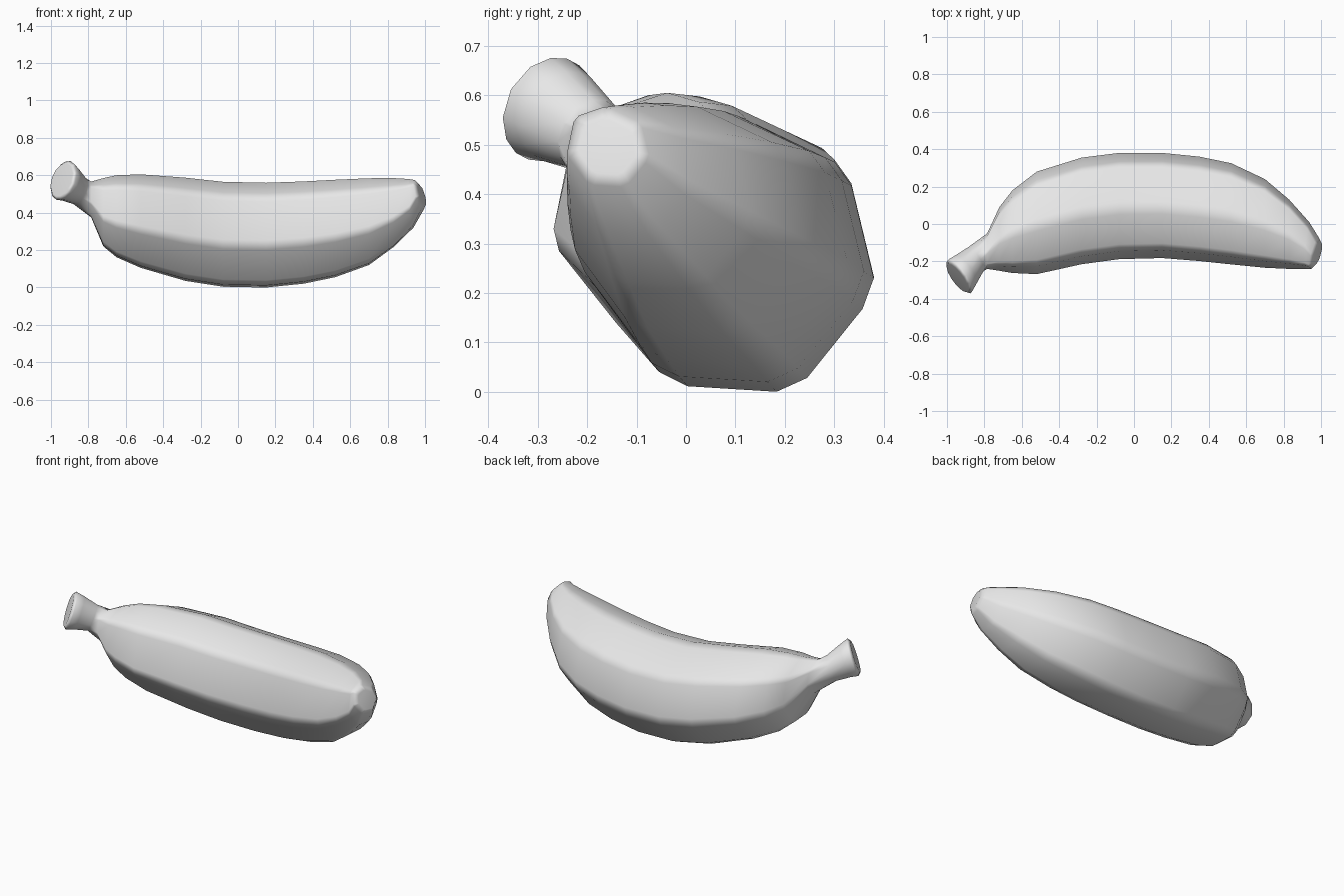
import bpy, bmesh, math
from mathutils import Vector

if "Cube" in bpy.data.objects:
    bpy.data.objects.remove(bpy.data.objects["Cube"])

# Rounded seven-sided cross-section, as fractions of each station's y and z span
SECTION = [(.42, 1), (.54, .985), (.86, .83), (.92, .745), (1, .41), (.96, .30),
           (.76, .05), (.65, 0), (.33, .02), (.23, .07), (.02, .36), (0, .45),
           (.075, .82), (.14, .9)]

# Body stations: x, y min, y max, z min, z max
BODY = [(-.785, -.24, -.05, .375, .566), (-.72, -.25, .09, .22, .585),
        (-.65, -.262, .18, .162, .60), (-.52, -.268, .28, .105, .605),
        (-.28, -.215, .355, .035, .587), (-.08, -.188, .38, .004, .565),
        (.15, -.182, .38, 0, .56), (.35, -.198, .36, .02, .567),
        (.52, -.216, .325, .055, .576), (.70, -.234, .24, .12, .584),
        (.83, -.24, .13, .215, .585)]

# Stem rings: centre, axis, radius (from cap to neck)
STEM = [((-.944, -.289, .576), (-.75, -.55, .3), .092),
        ((-.932, -.28, .572), (-.75, -.55, .3), .11),
        ((-.905, -.25, .556), (-.75, -.55, .35), .098),
        ((-.85, -.192, .518), (-.8, -.5, .35), .078)]


def stem_ring(centre, axis, radius):
    """Tilted round ring, turned to line up with the body section."""
    n = Vector(axis).normalized()
    out = []
    for i in range(len(SECTION)):
        t = math.radians(100) - math.tau * i / len(SECTION)
        v = Vector((0, math.cos(t), math.sin(t)))
        v -= n * v.dot(n)
        out.append(Vector(centre) + v.normalized() * radius)
    return out


def body_ring(x, y0, y1, z0, z1, tilt=0.0):
    """Section fitted to its bounds; tilt leans it towards the top and front."""
    return [Vector((x + tilt * (a - b), y0 + (y1 - y0) * a, z0 + (z1 - z0) * b))
            for a, b in SECTION]


rings = [stem_ring(*s) for s in STEM] + [body_ring(*s) for s in BODY]
# Tapered blossom end with a small tilted, softened cap
rings += [body_ring(.925, -.241, .01, .32, .58, .02),
          body_ring(.966, -.24, -.075, .415, .575, .04),
          body_ring(.984, -.218, -.10, .44, .55, .03)]

# Loft the rings into one closed skin
bm = bmesh.new()
loops = [[bm.verts.new(p) for p in ring] for ring in rings]
count = len(SECTION)
for lower, upper in zip(loops, loops[1:]):
    for i in range(count):
        j = (i + 1) % count
        bm.faces.new((lower[i], lower[j], upper[j], upper[i]))
bm.faces.new(loops[0])
bm.faces.new(loops[-1])
bmesh.ops.recalc_face_normals(bm, faces=bm.faces)
for f in bm.faces:
    f.smooth = True

mesh = bpy.data.meshes.new("banana")
bm.to_mesh(mesh)
bm.free()
banana = bpy.data.objects.new("banana", mesh)
bpy.context.collection.objects.link(banana)

# Flat sides with soft ridges
banana.modifiers.new("soft_ridges", 'WEIGHTED_NORMAL')

skin = bpy.data.materials.new("light grey")
skin.diffuse_color = (.8, .8, .8, 1)
skin.use_nodes = True
skin.node_tree.nodes["Principled BSDF"].inputs["Base Color"].default_value = skin.diffuse_color
mesh.materials.append(skin)
